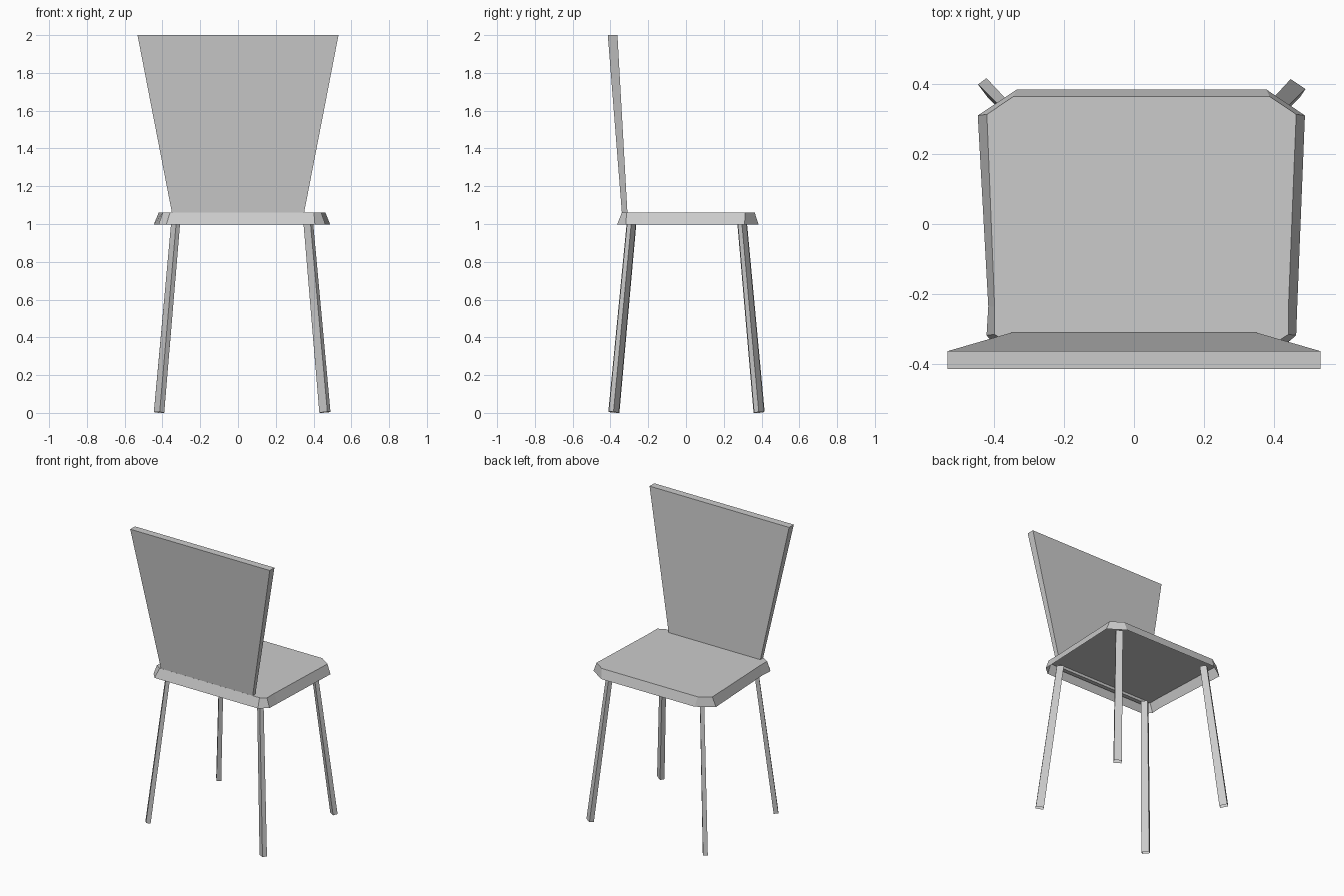
import bpy
import bmesh
from mathutils import Vector

if "Cube" in bpy.data.objects:
    bpy.data.objects.remove(bpy.data.objects["Cube"])


def loft(name, lower, upper, bottom=True):
    """Surface between two outlines with the same number of points, capped on top."""
    bm = bmesh.new()
    a = [bm.verts.new(p) for p in lower]
    b = [bm.verts.new(p) for p in upper]
    n = len(a)
    if bottom:
        bm.faces.new(a[::-1])
    bm.faces.new(b)
    for i in range(n):
        j = (i + 1) % n
        bm.faces.new((a[i], a[j], b[j], b[i]))
    mesh = bpy.data.meshes.new(name)
    bm.to_mesh(mesh)
    bm.free()
    obj = bpy.data.objects.new(name, mesh)
    bpy.context.collection.objects.link(obj)
    return obj


# Seat: open-bottomed shell with clipped corners and sloping rim
seat_low = [(-.38, -.365), (.407, -.365), (.463, -.318), (.466, -.235), (.488, .31),
            (.378, .384), (-.335, .384), (-.446, .31), (-.416, -.235), (-.421, -.318)]
seat_top = [(-.36, -.34), (.402, -.34), (.441, -.315), (.441, -.235), (.463, .313),
            (.387, .364), (-.344, .364), (-.42, .313), (-.398, -.235), (-.398, -.315)]
loft("seat", [(x, y, .997) for x, y in seat_low],
     [(x, y, 1.06) for x, y in seat_top], bottom=False)


# Backrest: flared, leaning panel that thickens upwards
def slab(half, y0, y1, z):
    return [(-half, y0, z), (half, y0, z), (half, y1, z), (-half, y1, z)]


loft("backrest", slab(.346, -.338, -.309, 1.04), slab(.532, -.414, -.363, 2.0))

# Legs: splayed, slightly tapered rectangular posts with open, square-cut feet
for side, foot_x, top_x, long_dir in (("left", -.418, -.328, (.6, -.8)),
                                      ("right", .46, .37, (.83, -.555))):
    for end, foot_y, top_y in (("back", -.382, -.286), ("front", .387, .295)):
        # the panel side of the chair is at -y
        foot, top = Vector((foot_x, foot_y, 0)), Vector((top_x, top_y, 1.03))
        u = Vector((*long_dir, 0)) * .0255
        v = Vector((-long_dir[1], long_dir[0], 0)) * .015
        offsets = [-u - v, u - v, u + v, -u + v]
        splay = foot - top
        tilt = [o.dot(Vector((splay.x, splay.y, 0))) for o in offsets]
        lower = [foot + o + Vector((0, 0, t - min(tilt))) for o, t in zip(offsets, tilt)]
        upper = [top + o * .87 for o in offsets]
        loft(f"{end}_{side}_leg", lower, upper, bottom=False)
